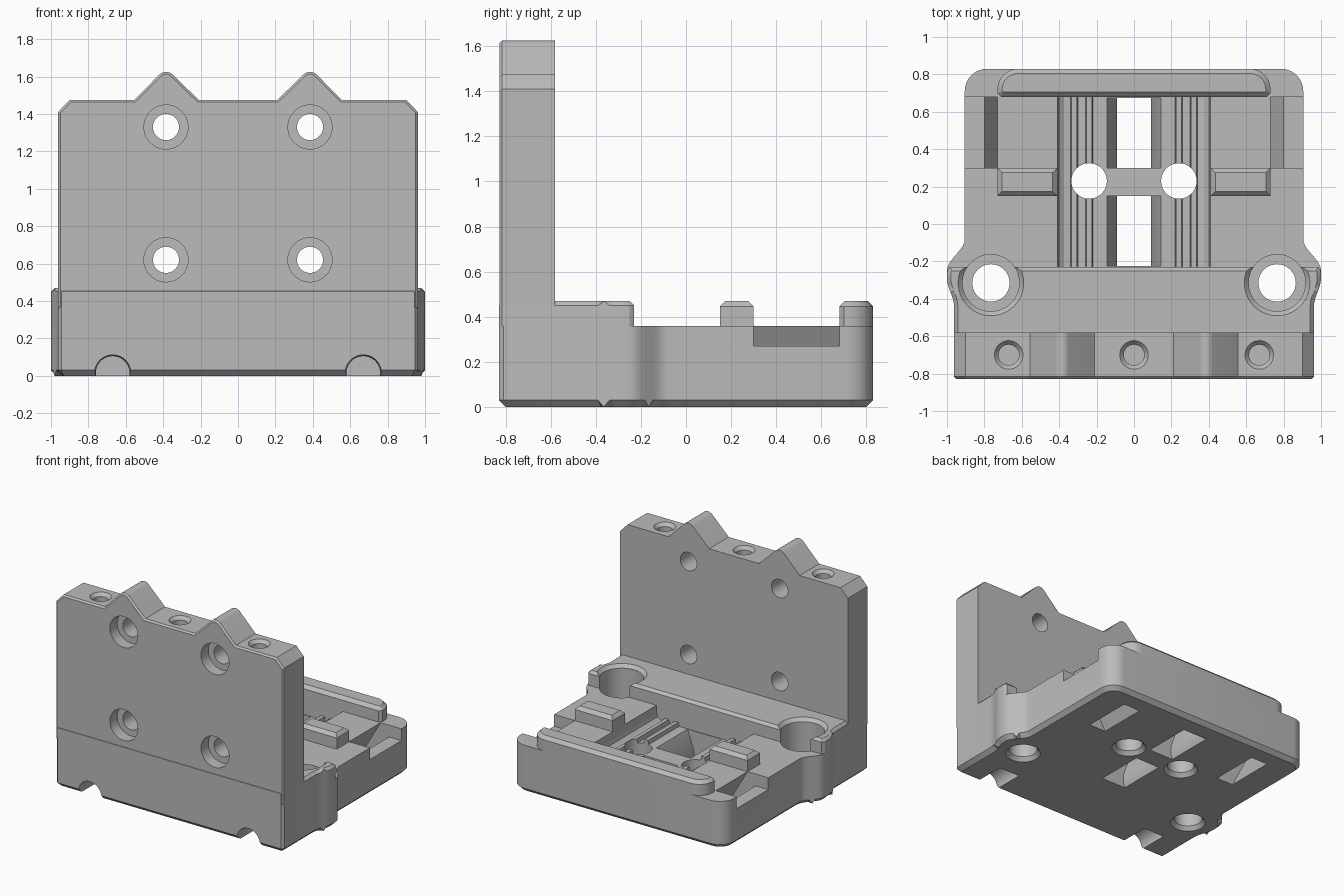
import bpy, bmesh
from math import sin, cos, pi, radians
from mathutils import Matrix

cube = bpy.data.objects.get("Cube")
if cube:
    bpy.data.objects.remove(cube)

grey = bpy.data.materials.new("plain_grey")
grey.use_nodes = True
colour = (0.5, 0.5, 0.5, 1)
grey.diffuse_color = colour
grey.node_tree.nodes["Principled BSDF"].inputs["Base Color"].default_value = colour

UPRIGHT = Matrix.Rotation(pi / 2, 4, 'X')   # profile x,y becomes x,z; depth runs along -y
cutters = []


def finish(bm, name):
    bmesh.ops.recalc_face_normals(bm, faces=bm.faces)
    me = bpy.data.meshes.new(name)
    bm.to_mesh(me)
    bm.free()
    me.materials.append(grey)
    ob = bpy.data.objects.new(name, me)
    bpy.context.collection.objects.link(ob)
    return ob


def prism(name, outline, lo, hi, low_bevel=0, high_bevel=0, turn=None):
    """Extrude an outline, with optional chamfers round either end."""
    bm = bmesh.new()
    face = bm.faces.new([bm.verts.new((x, y, lo)) for x, y in outline])
    new = bmesh.ops.extrude_face_region(bm, geom=[face])["geom"]
    for v in new:
        if isinstance(v, bmesh.types.BMVert):
            v.co.z = hi
    for level, size in ((lo, low_bevel), (hi, high_bevel)):
        if size:
            rim = [e for e in bm.edges if all(abs(v.co.z - level) < 1e-5 for v in e.verts)]
            bmesh.ops.bevel(bm, geom=rim, offset=size, segments=1, affect='EDGES')
    if turn:
        bm.transform(turn)
    return finish(bm, name)


def along_y(name, profile, front, back, **bevels):
    return prism(name, profile, -back, -front, turn=UPRIGHT, **bevels)


def lathe(name, profile, place, turn=None, steps=40):
    """Turn (radius, height) points into a closed solid."""
    bm = bmesh.new()
    rings = [[bm.verts.new((r * cos(2 * pi * i / steps), r * sin(2 * pi * i / steps), h))
              for i in range(steps)] for r, h in profile]
    for a, b in zip(rings, rings[1:]):
        for i in range(steps):
            j = (i + 1) % steps
            bm.faces.new((a[i], a[j], b[j], b[i]))
    bm.faces.new(rings[0])
    bm.faces.new(rings[-1])
    bm.transform(Matrix.Translation(place) @ (turn or Matrix()))
    return finish(bm, name)


def arc(cx, cy, r, start, end, steps=8):
    return [(cx + r * cos(radians(start + (end - start) * i / steps)),
             cy + r * sin(radians(start + (end - start) * i / steps))) for i in range(steps + 1)]


def mirrored(half):
    return half + [(-x, y) for x, y in reversed(half)]


def box(x0, x1, y0, y1):
    return [(x0, y0), (x1, y0), (x1, y1), (x0, y1)]


def flip(points, side):
    return [(side * x, y) for x, y in points]


def cut(ob):
    ob.hide_render = True
    cutters.append(ob)


# Side wall bulges outward beside the large bores
bulge_out = [(0.962 + 0.038 * (1 - cos(pi * i / 6)) / 2, -0.44 + 0.15 * i / 6) for i in range(7)]
bulge_in = [(0.905 + 0.095 * (1 + cos(pi * i / 10)) / 2, -0.25 + 0.17 * i / 10) for i in range(11)]
front_side = [(0.945, -0.83), (0.962, -0.81)] + bulge_out

base = prism("base", mirrored(front_side + bulge_in + arc(0.785, 0.71, 0.12, 0, 90)),
             0, 0.36, low_bevel=0.03)
ledge = prism("raised_ledge", mirrored(front_side + [(0.998, -0.25), (0.985, -0.23)]),
              0.36, 0.47, high_bevel=0.02)

# Upright plate with two rounded peaks
peak = [(0.555, 1.475)] + arc(0.385, 1.575, 0.05, 45, 135) + [(0.21, 1.475)]
plate = along_y("upright_plate", mirrored([(0.962, 0.36), (0.962, 1.41), (0.9, 1.475)] + peak),
                -0.828, -0.58, high_bevel=0.012)

bar = prism("rear_bar", mirrored([(0.71, 0.68), (0.73, 0.7)] + arc(0.62, 0.72, 0.11, 0, 90)),
            0.36, 0.47, high_bevel=0.025)
parts = [base, ledge, plate, bar]
for side, word in ((1, "left"), (-1, "right")):
    parts.append(prism(word + "_stop_block", flip(box(0.41, 0.73, 0.15, 0.3), side),
                       0.36, 0.47, high_bevel=0.025))

# Ribbed central channel
channel = [(0.41, 0.5), (0.41, 0.31), (0.4, 0.275), (0.375, 0.255), (0.34, 0.25), (0.335, 0.28),
           (0.305, 0.28), (0.3, 0.25), (0.26, 0.25), (0.255, 0.28), (0.225, 0.28), (0.22, 0.25)]
cut(along_y("channel_cutter", mirrored(channel), -0.23, 0.68))

# Tapered slots through the channel floor
slot = [(0.145, 0.3), (0.145, 0.25), (0.09, 0.1), (0.09, 0.04), (0.12, -0.05)]
for front, back in ((-0.225, 0.15), (0.3, 0.675)):
    cut(along_y("slot_cutter", mirrored(slot), front, back))

for side in (1, -1):
    # Sloping side slots, open to the outer wall
    cut(along_y("side_slot_cutter", flip([(1.1, 0.27), (0.8, 0.27), (0.635, -0.05), (0.49, -0.05),
                                          (0.73, 0.36), (0.73, 0.45), (1.1, 0.45)], side), 0.3, 0.68))
    # Large stepped bores
    cut(lathe("bore_cutter", [(0.14, -0.02), (0.1, 0.03), (0.1, 0.15), (0.152, 0.15),
                              (0.152, 0.445), (0.185, 0.48)], (side * 0.765, -0.315, 0)))
    # Round holes beside the slots
    cut(lathe("round_hole_cutter", [(0.13, -0.01), (0.095, 0.03), (0.095, 0.5)],
              (side * 0.24, 0.23, 0)))
    # Counterbored holes through the plate
    for z in (0.62, 1.33):
        cut(lathe("plate_hole_cutter", [(0.07, -1), (0.07, 0.74), (0.118, 0.74), (0.118, 0.9)],
                  (side * 0.385, 0, z), UPRIGHT))
    # Rounded notches under the front edge
    cut(lathe("notch_cutter", [(0.09, 0.58), (0.09, 0.79), (0.11, 0.9)],
              (side * 0.67, 0, 0.015), UPRIGHT))
# Countersunk holes in the top edge of the plate
for x in (-0.67, 0, 0.67):
    cut(lathe("top_hole_cutter", [(0.055, 0.95), (0.055, 1.45), (0.085, 1.485), (0.085, 1.6)],
              (x, -0.7, 0)))

# Apply only the cutters that reach each part, then tidy up
def bounds(ob):
    return [(min(v.co[i] for v in ob.data.vertices), max(v.co[i] for v in ob.data.vertices))
            for i in range(3)]


for part in parts:
    for cutter in cutters:
        if all(a[0] < b[1] - 1e-4 and b[0] < a[1] - 1e-4
               for a, b in zip(bounds(part), bounds(cutter))):
            mod = part.modifiers.new("cut", 'BOOLEAN')
            mod.operation, mod.solver, mod.object = 'DIFFERENCE', 'EXACT', cutter
    bpy.context.view_layer.update()
    graph = bpy.context.evaluated_depsgraph_get()
    result = bpy.data.meshes.new_from_object(part.evaluated_get(graph))
    part.modifiers.clear()
    part.data = result
for cutter in cutters:
    bpy.data.objects.remove(cutter)

bpy.ops.object.select_all(action='DESELECT')
for part in parts:
    part.select_set(True)
bpy.context.view_layer.objects.active = base
bpy.ops.object.shade_smooth_by_angle(angle=radians(30))
